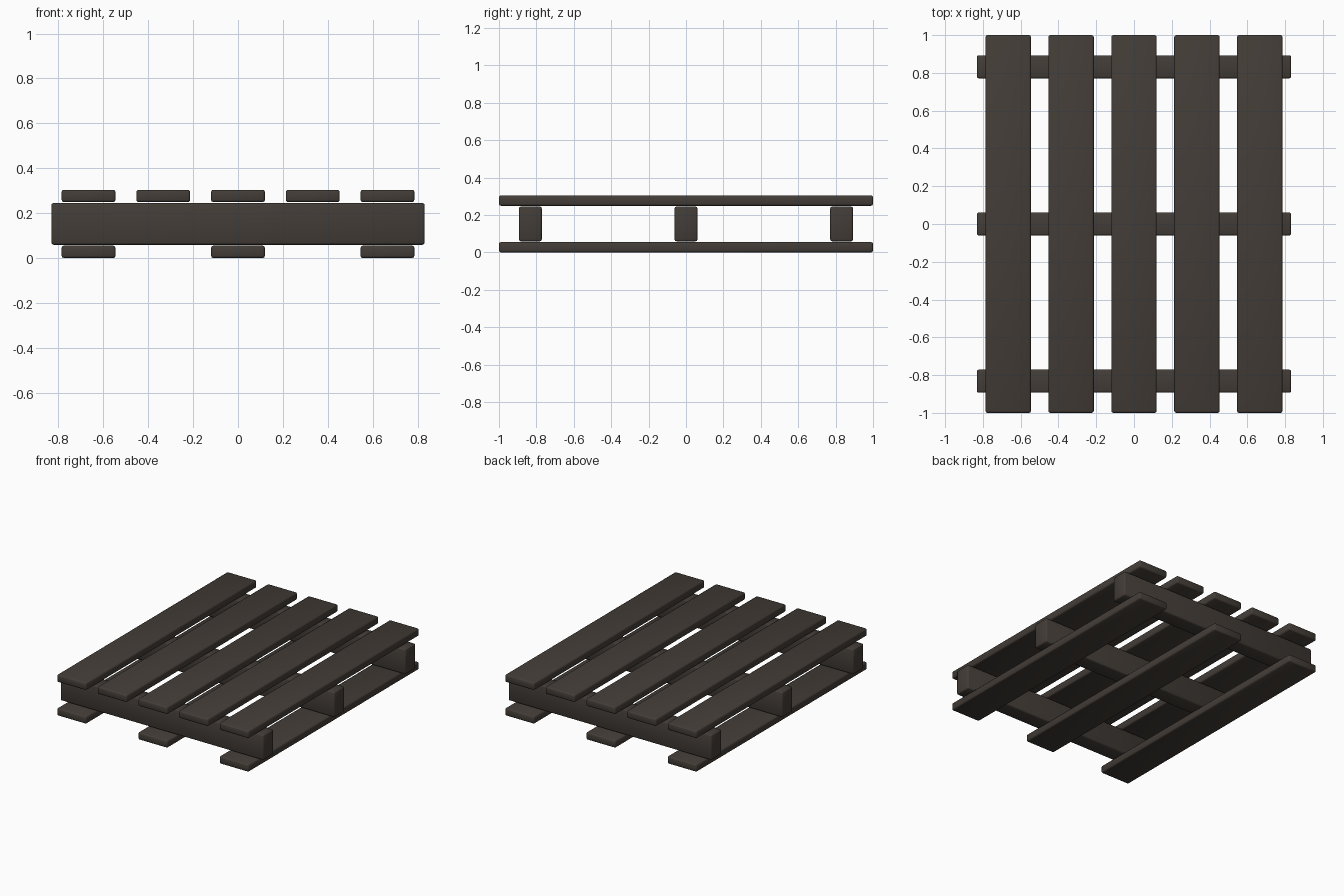
import bpy

if "Cube" in bpy.data.objects:
    bpy.data.objects.remove(bpy.data.objects["Cube"])

# Single dark timber colour
wood = bpy.data.materials.new("dark weathered wood")
wood.diffuse_color = (0.056, 0.046, 0.038, 1)
wood.use_nodes = True
wood.node_tree.nodes["Principled BSDF"].inputs["Base Color"].default_value = wood.diffuse_color


def plank(name, center, size):
    """Box with softly rounded edges, smooth shaded."""
    bpy.ops.mesh.primitive_cube_add(size=1, location=center)
    ob = bpy.context.object
    ob.name = name
    ob.scale = size
    bpy.ops.object.transform_apply(location=False, rotation=False, scale=True)
    ob.data.materials.append(wood)
    bevel = ob.modifiers.new("rounded_edges", 'BEVEL')
    bevel.width = 0.01
    bevel.segments = 2
    bpy.ops.object.modifier_apply(modifier=bevel.name)
    bpy.ops.object.shade_smooth_by_angle(angle=0.9)
    return ob


PITCH = 0.333    # spacing between deck boards
BOARD_W = 0.24
BOARD_H = 0.055

# Five top deck boards running front to back
for i in range(-2, 3):
    plank(f"top_board_{i + 3}", (i * PITCH, 0, 0.2765), (BOARD_W, 2.0, BOARD_H))

# Three bottom boards under the outer and middle deck boards
for i in range(-1, 2):
    plank(f"bottom_board_{i + 2}", (i * 2 * PITCH, 0, BOARD_H / 2), (BOARD_W, 2.0, BOARD_H))

# Three stringers running side to side between the decks
for i in range(-1, 2):
    plank(f"stringer_{i + 2}", (0, i * 0.832, 0.152), (1.664, 0.122, 0.186))
